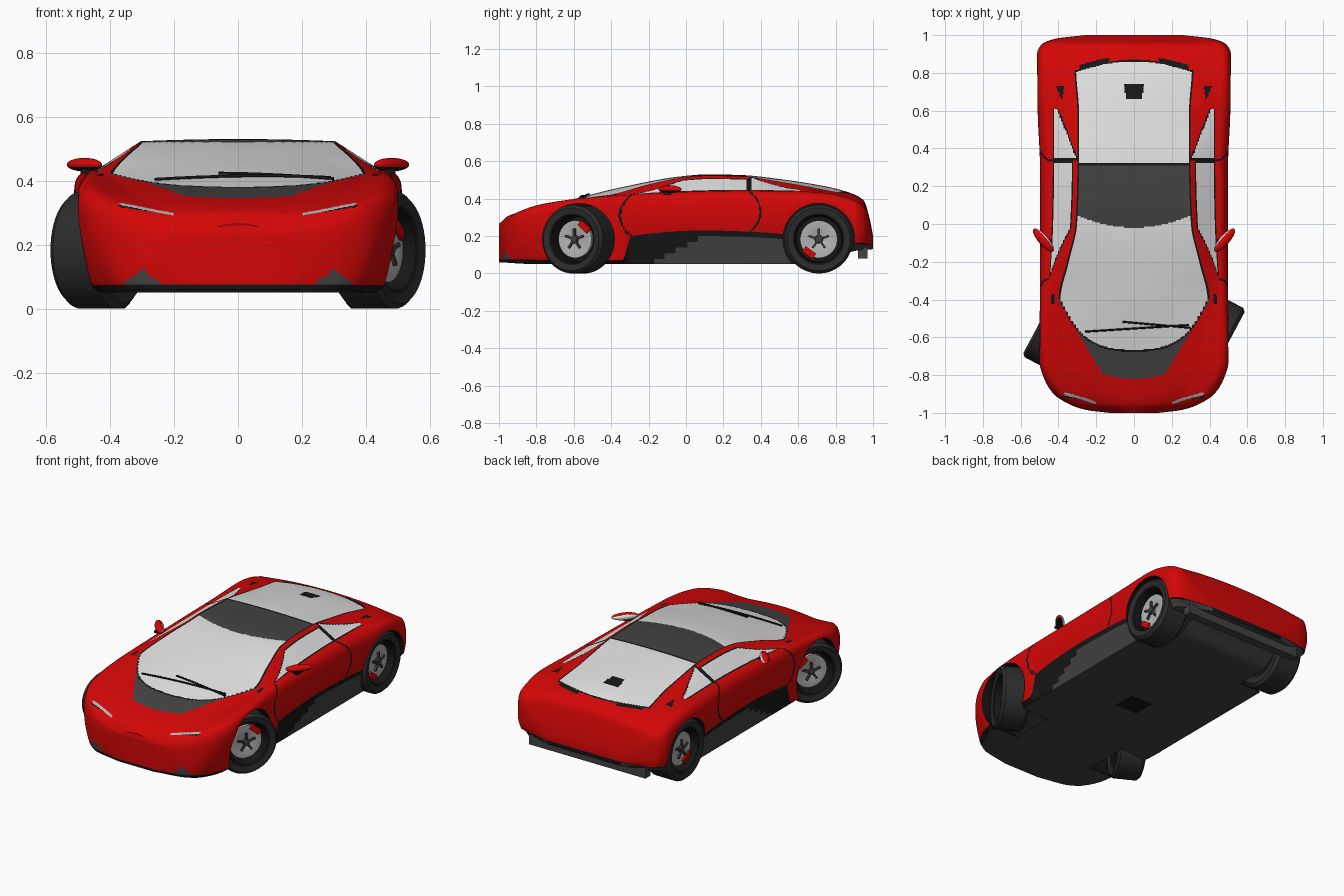
import bpy, bmesh, math
from mathutils import Matrix, Vector

if "Cube" in bpy.data.objects:
    bpy.data.objects.remove(bpy.data.objects["Cube"])


def material(name, r, g, b):
    m = bpy.data.materials.new(name)
    m.use_nodes = True
    m.diffuse_color = (r, g, b, 1)
    m.node_tree.nodes["Principled BSDF"].inputs["Base Color"].default_value = (r, g, b, 1)
    return m


MATS = [material("red paint", .66, .002, .002), material("pale glass", .76, .76, .76),
        material("charcoal panel", .055, .055, .055), material("black trim", .008, .008, .008),
        material("dark rubber", .025, .025, .025), material("brake metal", .45, .45, .45)]
RED, GLASS, PANEL, BLACK, RUBBER, METAL = range(len(MATS))


def finish(name, bm, mat=None, matrix=Matrix(), angle=35):
    bmesh.ops.recalc_face_normals(bm, faces=bm.faces)
    me = bpy.data.meshes.new(name)
    bm.to_mesh(me)
    bm.free()
    ob = bpy.data.objects.new(name, me)
    bpy.context.collection.objects.link(ob)
    for m in (MATS if mat is None else [MATS[mat]]):
        me.materials.append(m)
    ob.matrix_world = matrix
    smooth(ob, angle)
    return ob


def smooth(ob, angle):
    bpy.ops.object.select_all(action='DESELECT')
    ob.select_set(True)
    bpy.context.view_layer.objects.active = ob
    bpy.ops.object.shade_smooth_by_angle(angle=math.radians(angle))


def curve(*keys):
    """Smooth monotone curve through (position, value) keys."""
    d = [(b[1] - a[1]) / (b[0] - a[0]) for a, b in zip(keys, keys[1:])]
    inner = [2 * a * b / (a + b) if a * b > 0 else 0 for a, b in zip(d, d[1:])]
    m = [d[0]] + inner + [d[-1]]

    def value(y):
        i = max(j for j in range(len(d)) if j == 0 or keys[j][0] <= y)
        h = keys[i + 1][0] - keys[i][0]
        t = (y - keys[i][0]) / h
        return ((2*t**3 - 3*t*t + 1) * keys[i][1] + (t**3 - 2*t*t + t) * h * m[i]
                + (3*t*t - 2*t**3) * keys[i + 1][1] + (t**3 - t*t) * h * m[i + 1])
    return value


# Long lines of the body, as curves along its length
centre_z = curve((-1, .265), (-.95, .308), (-.85, .338), (-.67, .38), (-.35, .46), (-.02, .52),
                 (.12, .53), (.3, .526), (.5, .505), (.75, .465), (.88, .43), (.95, .39), (.985, .28), (1, .2))
rail_x = curve((-1, .08), (-.95, .2), (-.8, .32), (-.6, .37), (-.4, .4), (-.2, .355), (0, .31),
               (.3, .3), (.6, .3), (.82, .315), (.95, .31), (1, .15))
rail_z = curve((-1, .25), (-.95, .295), (-.75, .362), (-.6, .388), (-.4, .42), (-.2, .475), (0, .515),
               (.12, .523), (.3, .519), (.5, .49), (.75, .445), (.88, .415), (.95, .375), (.985, .27), (1, .19))
belt_x = curve((-1, .12), (-.96, .28), (-.9, .37), (-.75, .44), (-.5, .455), (0, .435), (.3, .43),
               (.6, .43), (.8, .455), (.92, .46), (.97, .42), (1, .22))
belt_z = curve((-1, .235), (-.95, .287), (-.9, .328), (-.75, .375), (-.5, .408), (-.3, .422), (0, .437),
               (.3, .443), (.6, .44), (.75, .43), (.9, .39), (.96, .345), (.985, .26), (1, .18))
wide_x = curve((-1, .13), (-.985, .25), (-.96, .33), (-.9, .425), (-.82, .475), (-.73, .5), (-.2, .498),
               (.3, .498), (.6, .51), (.9, .513), (.95, .49), (.98, .42), (1, .26))
wide_z = curve((-1, .17), (-.8, .29), (-.57, .36), (-.3, .34), (0, .32), (.5, .34), (.7, .37), (.9, .29), (1, .17))
sill_x = curve((-1, .13), (-.96, .32), (-.9, .39), (-.75, .455), (-.3, .485), (.5, .49), (.9, .5),
               (.96, .46), (1, .26))
sill_z = curve((-1, .075), (-.34, .07), (-.29, .2), (.1, .23), (.4, .22), (.6, .2), (.9, .165), (1, .155))
floor_x = curve((-1, .12), (-.96, .3), (-.9, .375), (-.75, .43), (-.3, .46), (.5, .46), (.9, .46), (1, .25))
floor_z = curve((-1, .06), (-.8, .05), (.76, .05), (.9, .12), (1, .13))
TOP, WINDOW, SHOULDER, SIDE, SILL, FLOOR = range(6)
COUNTS = [36, 18, 10, 12, 6, 6]


def section_point(seg, t, y):
    def mix(a, b, f):
        return a(y) + (b(y) - a(y)) * f
    if seg == TOP:
        return rail_x(y) * t, mix(centre_z, rail_z, t * t)
    if seg == WINDOW:
        return mix(rail_x, belt_x, t), mix(rail_z, belt_z, t)
    if seg == SHOULDER:
        a = t * math.pi / 2
        return mix(belt_x, wide_x, math.sin(a) ** .8), mix(wide_z, belt_z, math.cos(a) ** .8)
    if seg == SIDE:
        return mix(wide_x, sill_x, t * t), mix(wide_z, sill_z, t)
    if seg == SILL:
        return mix(sill_x, floor_x, t), mix(sill_z, floor_z, t)
    return floor_x(y) * (1 - t), floor_z(y)


def paint_top(x, y, t):
    screen = -.665 + .5 * x**2 + 8.5 * x**4
    roof, tail = -.02 + .75 * x * x, .86 - .6 * x * x
    if y < screen - .012:
        hood = y > -.82 + x * x and x < .15 + (y + .82) * .6
        return PANEL if hood else RED
    if y > tail:
        vent = .13 < x < .29
        return BLACK if y < tail + (.03 if vent else .01) else RED
    if t > .975 or y < screen or abs(y - .315) < .006:
        return BLACK
    if roof < y < .315:
        return PANEL
    plate = .66 < y < .74 and x < .04 + (y - .66) * .2
    return BLACK if plate else GLASS


def paint_window(y, t):
    # Small vents ahead of and behind the side glass
    if -.42 < y < -.37 and .4 < t < .75 or .65 < y < .73 and abs(t - .6) < (y - .65) * 2:
        return BLACK
    if y < .335:
        start = .22 + max(0, (-.02 - y) / .22) * .65
    else:
        start = .08 + max(0, (y - .36) / .25) * .75
    if not (-.28 < y < .61 and start - .06 < t):
        return RED
    pillar = abs(y - .335) < .012
    return BLACK if pillar or t < start or t > .94 else GLASS


def paint(seg, t, x, y, z):
    slit, along = z - .292 - (x - .2) * .2, (x - .2) / .17
    if y < -.78 and 0 < along < 1 and -.008 * along < slit < .006:
        return METAL if slit > -.002 else BLACK
    if seg == TOP:
        return paint_top(x, y, t)
    if seg == WINDOW:
        return paint_window(y, t)
    if seg in (SHOULDER, SIDE):
        rear_gap = .4 - 5 * (z - .33) ** 2
        front_gap = -.355 + 5 * (z - .31) ** 2
        if z > .2 and min(abs(y - rear_gap), abs(y - front_gap)) < .006:
            return BLACK
        if y < -.75 and z < .125 - abs(x - .3) * .8:
            return PANEL
        return RED
    if seg == FLOOR:
        return BLACK if x < .09 and abs(y) < .07 else PANEL
    # Sill: black intake along the top, charcoal skirt rising rearwards
    return PANEL if y > -.2 + (1 - t) * .35 and t > .17 else BLACK


# Body shell: lofted cross-sections, painted by region
samples = [(s, i / n) for s, n in enumerate(COUNTS) for i in range(n)] + [(FLOOR, 1)]
half = len(samples) - 1
loop = 2 * half
stations = [.5 * u + .5 * math.sin(u * math.pi / 2) for u in (i / 180 - 1 for i in range(361))]
bm = bmesh.new()
rings = []
for y in stations:
    pts = [section_point(s, t, y) for s, t in samples]
    ring = [bm.verts.new((x, y, z)) for x, z in pts]
    rings.append(ring + [bm.verts.new((-x, y, z)) for x, z in reversed(pts[1:-1])])
for a, b in zip(rings, rings[1:]):
    for i in range(loop):
        j = (i + 1) % loop
        f = bm.faces.new((a[i], a[j], b[j], b[i]))
        k = i if i < half else loop - 1 - i
        seg, t = samples[k]
        c = f.calc_center_median()
        f.material_index = paint(seg, t + .5 / COUNTS[seg], abs(c.x), c.y, c.z)
for ring in (rings[0], rings[-1]):
    for i in range(half):
        corners = [ring[i], ring[i + 1], ring[(loop - i - 1) % loop], ring[(loop - i) % loop]]
        f = bm.faces.new(list(dict.fromkeys(corners)))
        f.material_index = BLACK if samples[i][0] >= SILL else RED
body = finish("body_shell", bm)

# Wheel arches cut out of the shell
FRONT_Y, REAR_Y, RADIUS = -.575, .71, .183
bm = bmesh.new()
for side in (-1, 1):
    for y, inner in ((FRONT_Y, .27), (REAR_Y, .31)):
        place = Matrix.Translation((side * (inner + .2), y, RADIUS)) @ Matrix.Rotation(math.pi / 2, 4, 'Y')
        bmesh.ops.create_cone(bm, cap_ends=True, segments=64, radius1=.192, radius2=.192, depth=.4, matrix=place)
for f in bm.faces:
    f.material_index = BLACK
cutter = finish("arch_cutter", bm)
cutter.hide_render = True
mod = body.modifiers.new("arches", 'BOOLEAN')
mod.operation, mod.solver, mod.object = 'DIFFERENCE', 'EXACT', cutter
bpy.context.view_layer.objects.active = body
bpy.ops.object.modifier_apply(modifier=mod.name)
bpy.data.objects.remove(cutter)
smooth(body, 60)


def lathe(name, profile, mat, matrix):
    bm = bmesh.new()
    vs = [bm.verts.new((x, 0, r)) for x, r in profile]
    es = [bm.edges.new(p) for p in zip(vs, vs[1:])]
    bmesh.ops.spin(bm, geom=vs + es, cent=(0, 0, 0), axis=(1, 0, 0), angle=2 * math.pi, steps=48)
    bmesh.ops.remove_doubles(bm, verts=bm.verts, dist=.0005)
    return finish(name, bm, mat, matrix)


def box(bm, size, matrix):
    bmesh.ops.create_cube(bm, size=1, matrix=matrix @ Matrix.Diagonal((*size, 1)))


# Rear diffuser hanging below the bumper
bm = bmesh.new()
box(bm, (.8, .05, .08), Matrix.Translation((0, .945, .12)))
finish("rear_diffuser", bm, PANEL)


def wheel(name, x, y, steer, caliper):
    turn = math.radians(steer) + (math.pi if x < 0 else 0)
    m = Matrix.Translation((x, y, RADIUS)) @ Matrix.Rotation(turn, 4, 'Z')
    lathe(name + "_tyre", [(-.075, .13), (-.083, .165), (-.066, RADIUS), (.066, RADIUS), (.083, .168), (.077, .138)],
          RUBBER, m)
    lathe(name + "_rim", [(.077, .139), (.07, .128), (.03, .12), (-.075, .13), (-.07, 0)], BLACK, m)
    lathe(name + "_brake_disc", [(.02, 0), (.04, .03), (.04, .1), (.02, .1)], METAL, m)
    # Star-shaped hub
    bm = bmesh.new()
    for i in range(5):
        spin = Matrix.Rotation(i * math.tau / 5, 4, 'X')
        box(bm, (.012, .012, .045), m @ spin @ Matrix.Translation((.048, 0, .035)))
    finish(name + "_hub_star", bm, PANEL)
    lathe(name + "_hub", [(.04, .022), (.056, .018), (.06, 0)], PANEL, m)
    bm = bmesh.new()
    angle = caliper if x > 0 else math.pi - caliper
    box(bm, (.02, .034, .07), m @ Matrix.Rotation(angle, 4, 'X') @ Matrix.Translation((.04, .088, 0)))
    finish(name + "_caliper", bm, RED)


for side, label in ((1, "left"), (-1, "right")):
    wheel("front_" + label + "_wheel", side * .434, FRONT_Y, -28, .85)
    wheel("rear_" + label + "_wheel", side * .42, REAR_Y, 0, -2.2)
    # Door mirror: red cap, black underside, pale reflector facing back
    tilt = Matrix.Translation((side * .48, -.085, .45)) @ Matrix.Rotation(side * .85, 4, 'Z')
    bm = bmesh.new()
    bmesh.ops.create_uvsphere(bm, u_segments=32, v_segments=18, radius=1,
                              matrix=tilt @ Matrix.Diagonal((.078, .026, .021, 1)))
    bm.normal_update()
    for f in bm.faces:
        facing = tilt.to_3x3().transposed() @ f.normal
        f.material_index = BLACK if f.calc_center_median().z < .443 else RED
        if facing.y > .6:
            f.material_index = GLASS
    finish(label + "_mirror", bm)
    bm = bmesh.new()
    box(bm, (.075, .04, .014), Matrix.Translation((side * .455, -.1, .429)))
    finish(label + "_mirror_stalk", bm, BLACK)


# Wipers lying on the windscreen
def wiper(name, start, end):
    cu = bpy.data.curves.new(name, 'CURVE')
    cu.dimensions, cu.bevel_depth, cu.bevel_resolution = '3D', .005, 1
    line = cu.splines.new('POLY')
    line.points.add(8)
    for i, p in enumerate(line.points):
        q = Vector(start).lerp(Vector(end), i / 8)
        z = centre_z(q.y) + (rail_z(q.y) - centre_z(q.y)) * (q.x / rail_x(q.y)) ** 2
        p.co = (q.x, q.y, z + .005, 1)
    cu.materials.append(MATS[BLACK])
    bpy.context.collection.objects.link(bpy.data.objects.new(name, cu))


wiper("long_wiper", (-.26, -.57), (.29, -.535))
wiper("short_wiper", (-.06, -.518), (.3, -.55))
